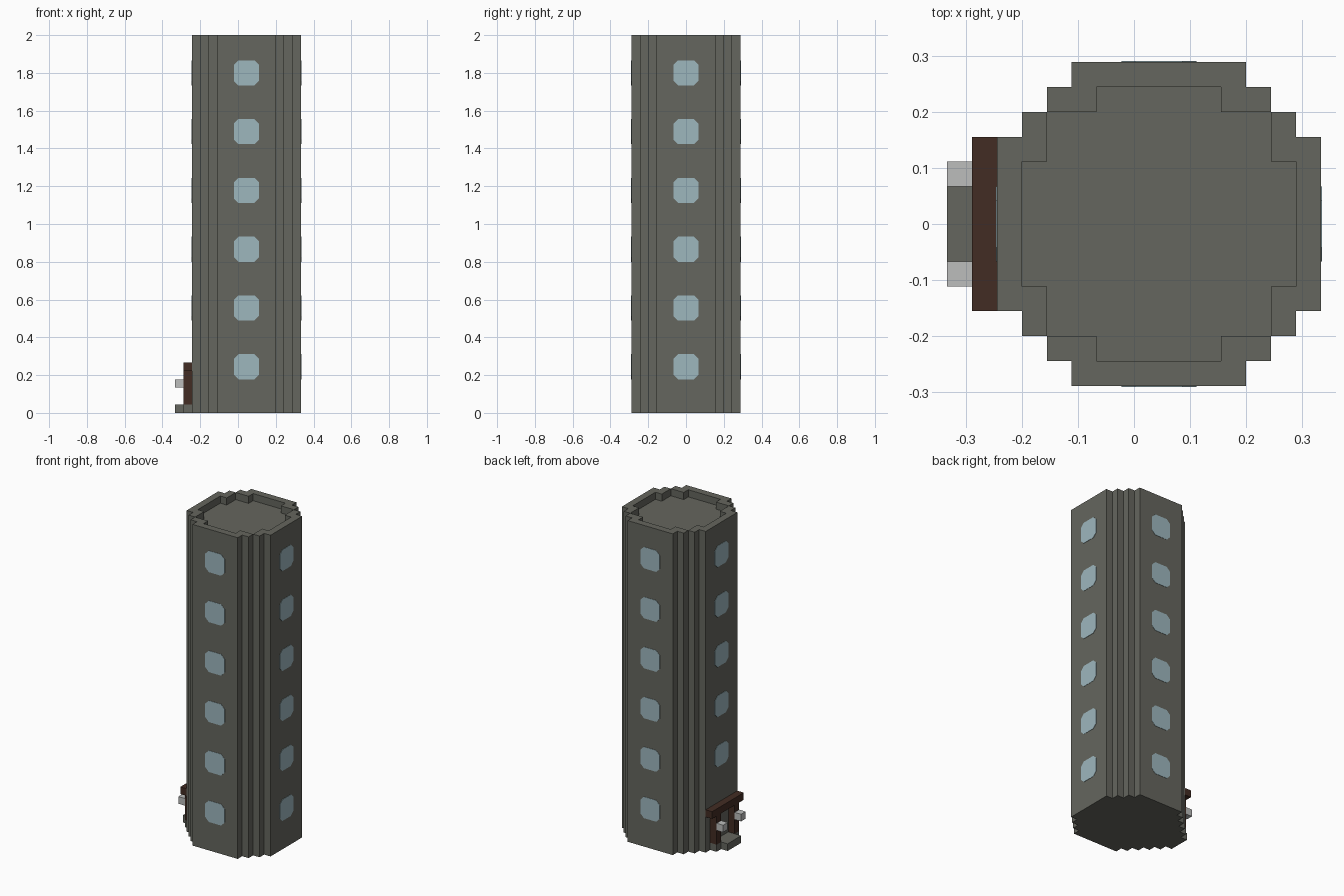
import bpy, bmesh
from math import pi
from mathutils import Matrix, Vector

cube = bpy.data.objects.get("Cube")
if cube:
    bpy.data.objects.remove(cube)

U = 2 / 45                          # one block
CENTRE = Vector((U, 0, 0))          # tower axis, shifted so the doorstep balances


def material(name, rgb):
    m = bpy.data.materials.new(name)
    m.use_nodes = True
    linear = [((c / 255 + 0.055) / 1.055) ** 2.4 for c in rgb] + [1]
    m.diffuse_color = linear
    m.node_tree.nodes["Principled BSDF"].inputs["Base Color"].default_value = linear
    return m


stone = material("grey stone", (101, 102, 94))
glass = material("pale blue glass", (157, 183, 190))
wood = material("dark brown wood", (66, 44, 35))
lamp = material("light grey lamp", (188, 189, 188))


def finish(name, bm, mat):
    """Turn block units into an object with the given colour."""
    bmesh.ops.remove_doubles(bm, verts=bm.verts, dist=0.001)
    bmesh.ops.recalc_face_normals(bm, faces=bm.faces)
    bm.transform(Matrix.Translation(CENTRE) @ Matrix.Scale(U, 4))
    mesh = bpy.data.meshes.new(name)
    bm.to_mesh(mesh)
    bm.free()
    mesh.materials.append(mat)
    obj = bpy.data.objects.new(name, mesh)
    bpy.context.collection.objects.link(obj)


def flat(bm, points, z):
    return bm.faces.new([bm.verts.new((x, y, z)) for x, y in points])


def walls(bm, points, low, high):
    for (ax, ay), (bx, by) in zip(points, points[1:] + points[:1]):
        corners = ((ax, ay, low), (bx, by, low), (bx, by, high), (ax, ay, high))
        bm.faces.new([bm.verts.new(c) for c in corners])


def turned(points, k):
    for _ in range(k):
        points = [(-y, x) for x, y in points]
    return points


def box(name, low, high, mat):
    bm = bmesh.new()
    bmesh.ops.create_cube(bm, size=1)
    for v in bm.verts:
        v.co = [high[i] if v.co[i] > 0 else low[i] for i in range(3)]
    finish(name, bm, mat)


# Tower: stepped round plan with a one-block parapet around a sunken roof
TOP, ROOF = 45, 44
half = [(4.5, 4.5), (4.5, 5.5), (3.5, 5.5), (3.5, 6.5)]
outer = half + [(-x, y) for x, y in reversed(half)]
inner = [(4.5, 4.5), (2.5, 4.5), (2.5, 5.5), (-2.5, 5.5), (-2.5, 4.5), (-4.5, 4.5)]
plan, roof = [], []
bm = bmesh.new()
for k in range(4):
    flat(bm, turned(outer + inner[-2:0:-1], k), TOP)
    plan += turned(outer[:-1], k)
    roof += turned(inner[:-1], k)
walls(bm, plan, 0, TOP)
walls(bm, roof, ROOF, TOP)
flat(bm, plan, 0)
flat(bm, roof, ROOF)
finish("tower", bm, stone)

# Windows: thin plates with clipped corners, one column per side
R, CLIP, FACE, THICK = 1.5, 0.95, 6.5, 0.04
pane = [(R, CLIP), (CLIP, R), (-CLIP, R), (-R, CLIP),
        (-R, -CLIP), (-CLIP, -R), (CLIP, -R), (R, -CLIP)]
sides = {"front": 0, "left": 1, "back": 2, "right": 3}
for side, k in sides.items():
    bm = bmesh.new()
    for floor in range(1 if side == "right" else 0, 6):
        shape = [(x, z + 5.5 + 7 * floor) for x, z in pane]
        plate = bmesh.new()
        walls(plate, shape, FACE, FACE + THICK)
        flat(plate, shape, FACE + THICK)
        plate.transform(Matrix.Rotation(pi / 2, 4, "X"))
        plate.transform(Matrix.Rotation(k * pi / 2, 4, "Z"))
        for f in plate.faces:
            bm.faces.new([bm.verts.new(v.co) for v in f.verts])
        plate.free()
    finish(side + "_windows", bm, glass)

# Doorway on the right side: steps, posts, lintel and two lamps
box("threshold", (-7.5, -2.5, 0), (-6.5, 2.5, 1), stone)
box("doorstep", (-8.5, -1.5, 0), (-7.5, 1.5, 1), stone)
box("door_lintel", (-7.5, -3.5, 5), (-6.5, 3.5, 6), wood)
for name, y in (("back", 2), ("front", -2)):
    box(name + "_door_post", (-7.5, y - 0.5, 1), (-6.5, y + 0.5, 5), wood)
    box(name + "_door_lamp", (-8.5, y - 0.5, 3), (-7.5, y + 0.5, 4), lamp)
